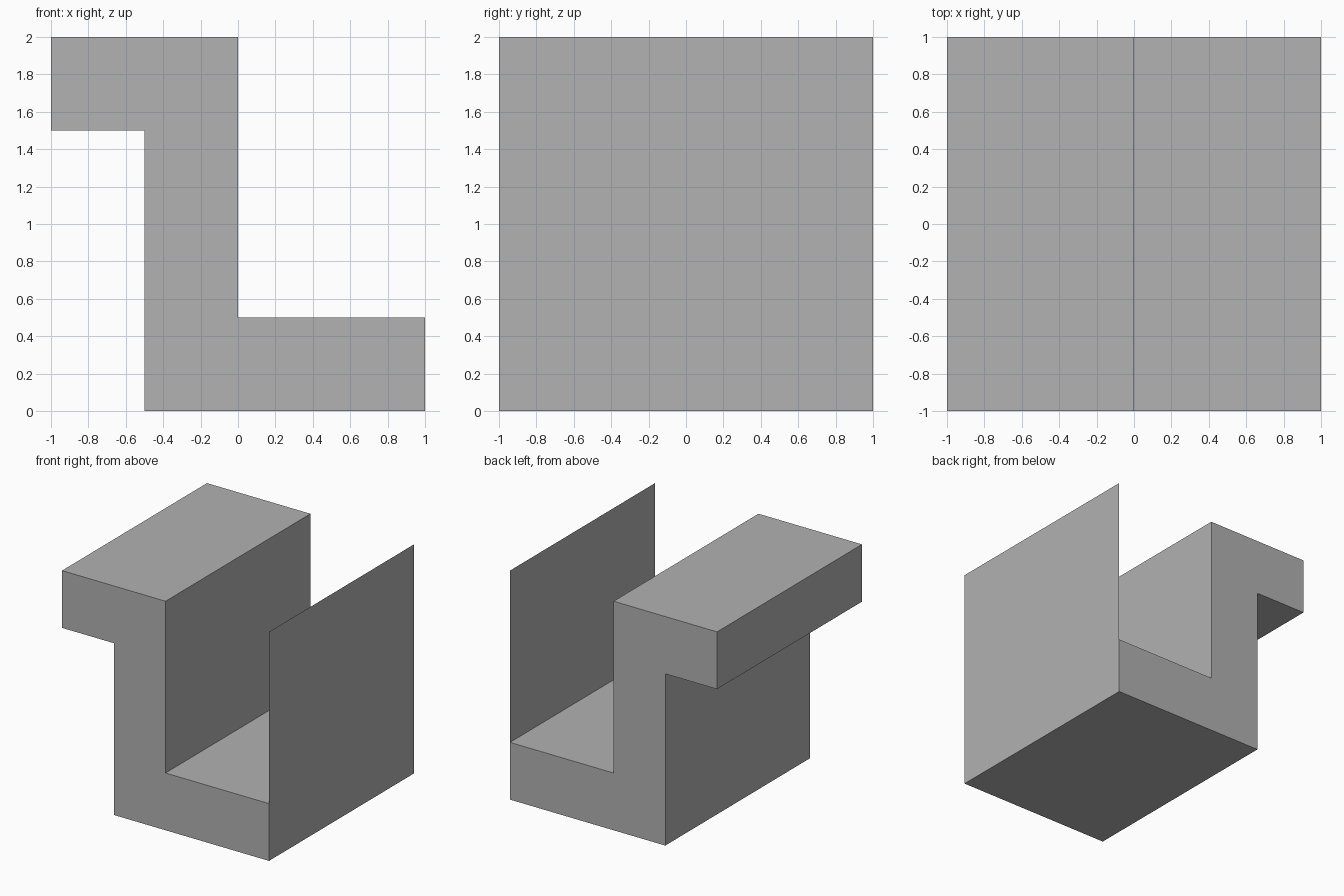
import bpy
import bmesh

cube = bpy.data.objects.get("Cube")
if cube:
    bpy.data.objects.remove(cube, do_unlink=True)

# Single grey material
grey = bpy.data.materials.new("plain grey")
grey.use_nodes = True
colour = (0.445, 0.445, 0.445, 1)
grey.diffuse_color = colour
grey.node_tree.nodes["Principled BSDF"].inputs["Base Color"].default_value = colour

FRONT, BACK = -1, 1


def extrude_profile(name, points, closed):
    """Sweep an x-z profile from front to back; closed profiles get end caps."""
    bm = bmesh.new()
    front = [bm.verts.new((x, FRONT, z)) for x, z in points]
    back = [bm.verts.new((x, BACK, z)) for x, z in points]
    count = len(points)
    for i in range(count if closed else count - 1):
        j = (i + 1) % count
        bm.faces.new((front[i], back[i], back[j], front[j]))
    if closed:
        bm.faces.new(front)
        bm.faces.new(back[::-1])
        bmesh.ops.recalc_face_normals(bm, faces=bm.faces)
    else:
        bmesh.ops.reverse_faces(bm, faces=bm.faces)
    mesh = bpy.data.meshes.new(name)
    bm.to_mesh(mesh)
    bm.free()
    mesh.materials.append(grey)
    obj = bpy.data.objects.new(name, mesh)
    bpy.context.collection.objects.link(obj)
    return obj


# Stepped body: base slab, upright wall and overhanging top ledge
extrude_profile("stepped_body", [
    (-0.5, 0), (1, 0), (1, 0.5), (0, 0.5),
    (0, 2), (-1, 2), (-1, 1.5), (-0.5, 1.5)], closed=True)

# Paper-thin upright sheet along the left edge of the base
extrude_profile("side_sheet", [(1, 0.5), (1, 2)], closed=False)
